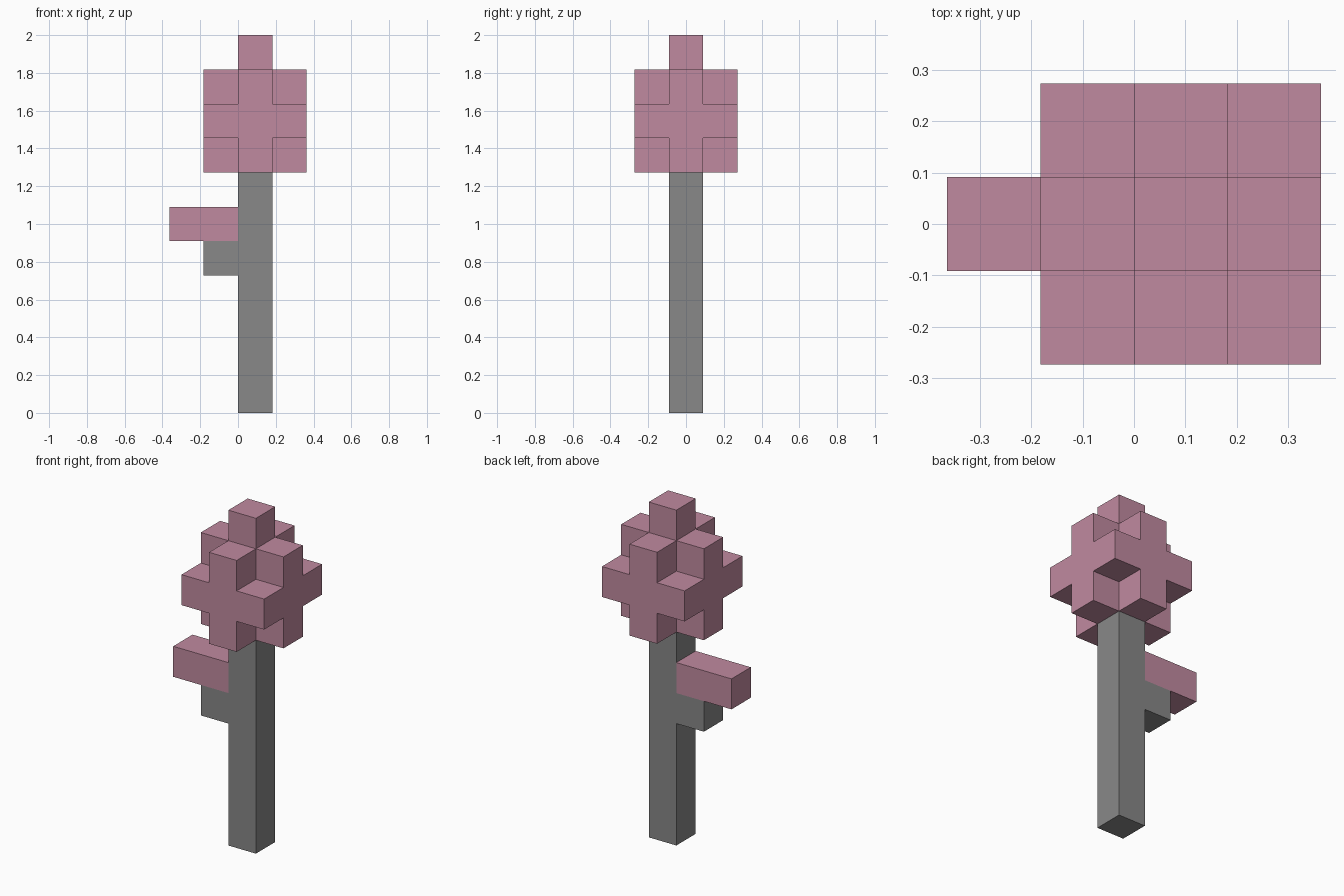
import bpy, bmesh, math
from mathutils import Vector

if "Cube" in bpy.data.objects:
    bpy.data.objects.remove(bpy.data.objects["Cube"])

U = 2 / 11  # edge length of one block


def material(name, rgb):
    m = bpy.data.materials.new(name)
    m.diffuse_color = (*rgb, 1)
    m.use_nodes = True
    m.node_tree.nodes["Principled BSDF"].inputs["Base Color"].default_value = m.diffuse_color
    return m


blossom = material("dusty pink", (0.53, 0.255, 0.35))
bark = material("bark grey", (0.246, 0.246, 0.246))

# Block cells (x, y, z) of every part; the trunk column is x = 0, y = 0
R = (-1, 0, 1)
parts = {
    "trunk": (bark, {(0, 0, z) for z in range(7)}),
    "branch": (bark, {(-1, 0, 4)}),
    "branch_leaves": (blossom, {(-2, 0, 5), (-1, 0, 5)}),
    # 3 x 3 x 3 crown without its eight corners, plus the tip
    "crown": (blossom, {(x, y, z + 8) for x in R for y in R for z in R
                        if x * y * z == 0} | {(0, 0, 10)}),
}
filled = set().union(*(cells for _, cells in parts.values()))
directions = [Vector(d) for d in ((1, 0, 0), (-1, 0, 0), (0, 1, 0),
                                  (0, -1, 0), (0, 0, 1), (0, 0, -1))]


def build(name, mat, cells):
    """Make only the exposed block faces and merge the flat areas."""
    bm = bmesh.new()
    for cell in sorted(cells):
        c = Vector(cell) + Vector((0.5, 0, 0.5))
        for d in directions:
            if tuple(int(v) for v in Vector(cell) + d) in filled:
                continue
            a = Vector((d.y, d.z, d.x))
            b = d.cross(a)
            corners = [c + (d + a * i + b * j) / 2
                       for i, j in ((-1, -1), (1, -1), (1, 1), (-1, 1))]
            bm.faces.new([bm.verts.new(p * U) for p in corners])
    bmesh.ops.remove_doubles(bm, verts=bm.verts, dist=0.001)
    bmesh.ops.dissolve_limit(bm, angle_limit=math.radians(1),
                             verts=bm.verts, edges=bm.edges)
    mesh = bpy.data.meshes.new(name)
    bm.to_mesh(mesh)
    bm.free()
    mesh.materials.append(mat)
    bpy.context.collection.objects.link(bpy.data.objects.new(name, mesh))


for part, (mat, cells) in parts.items():
    build(part, mat, cells)
